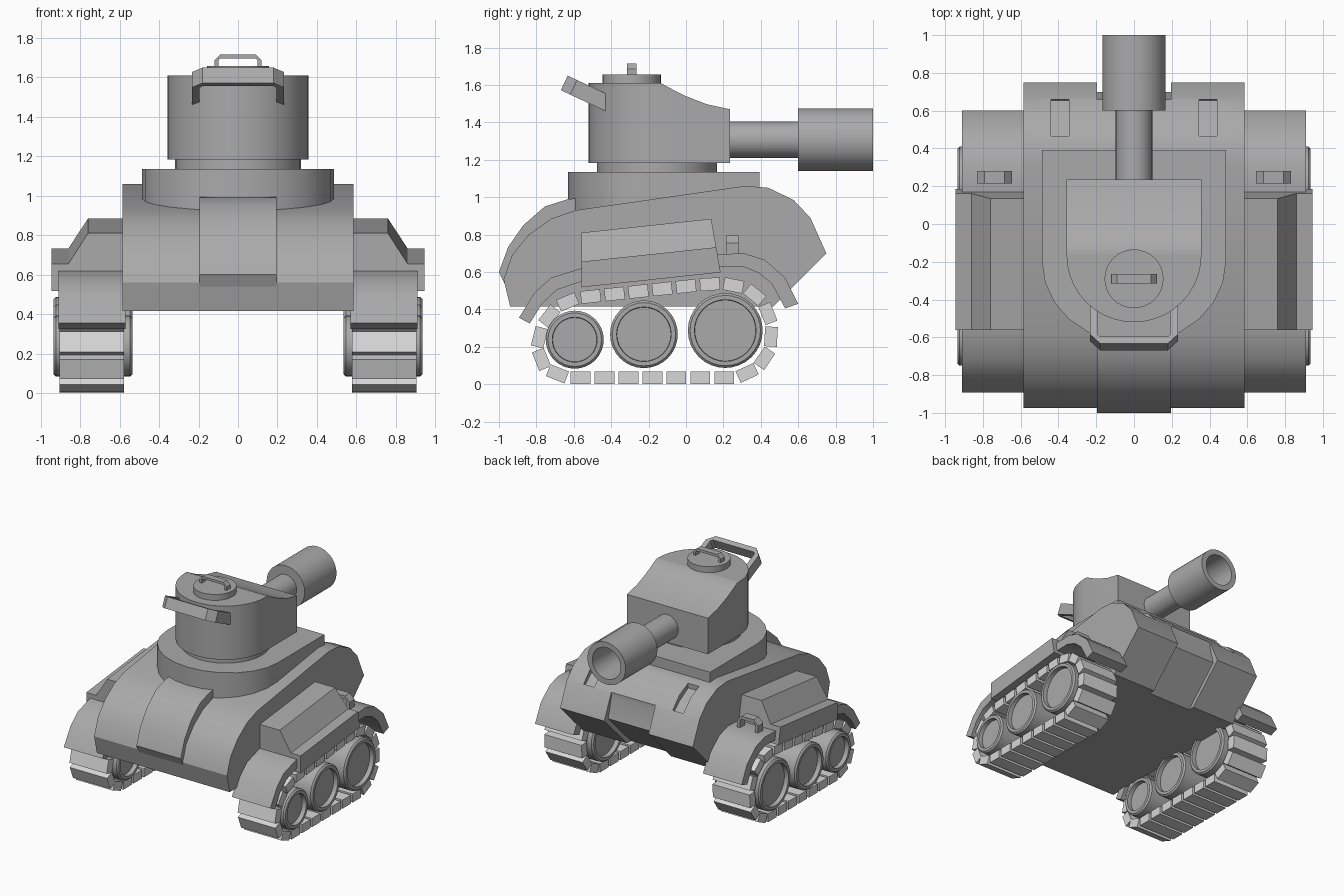
import bpy, bmesh, math
from mathutils import Matrix, Vector

if "Cube" in bpy.data.objects:
    bpy.data.objects.remove(bpy.data.objects["Cube"])


def material(name, v):
    m = bpy.data.materials.new(name)
    m.diffuse_color = (v, v, v, 1)
    m.use_nodes = True
    m.node_tree.nodes["Principled BSDF"].inputs["Base Color"].default_value = m.diffuse_color
    return m


BODY = material("body grey", 0.40)
TREAD = material("light tread grey", 0.68)


def finish(name, bm, mat=BODY):
    bmesh.ops.recalc_face_normals(bm, faces=bm.faces)
    me = bpy.data.meshes.new(name)
    bm.to_mesh(me)
    bm.free()
    me.materials.append(mat)
    ob = bpy.data.objects.new(name, me)
    bpy.context.collection.objects.link(ob)
    return ob


def prism(name, pts, axis, a, b, matrix=None):
    """Extrude a 2D outline along an axis from a to b."""
    place = {'x': lambda u, v, t: (t, u, v),
             'y': lambda u, v, t: (u, t, v),
             'z': lambda u, v, t: (u, v, t)}[axis]
    bm = bmesh.new()
    lo = [bm.verts.new(place(u, v, a)) for u, v in pts]
    hi = [bm.verts.new(place(u, v, b)) for u, v in pts]
    bm.faces.new(lo)
    bm.faces.new(hi)
    n = len(pts)
    for i in range(n):
        j = (i + 1) % n
        bm.faces.new((lo[i], lo[j], hi[j], hi[i]))
    if matrix:
        bm.transform(matrix)
    return finish(name, bm)


def lathe(name, profile, axis, centre, segs=32):
    """Revolve (radius, along-axis) points about an axis through centre."""
    c = Vector(centre)
    bm = bmesh.new()
    rings = []
    for r, t in profile:
        ring = []
        for i in range(segs):
            a = 2 * math.pi * i / segs
            p, q = r * math.cos(a), r * math.sin(a)
            v = {'x': (t, p, q), 'y': (p, t, q), 'z': (p, q, t)}[axis]
            ring.append(bm.verts.new(c + Vector(v)))
        rings.append(ring)
    for A, B in zip(rings, rings[1:]):
        for i in range(segs):
            j = (i + 1) % segs
            bm.faces.new((A[i], A[j], B[j], B[i]))
    bmesh.ops.remove_doubles(bm, verts=bm.verts, dist=1e-5)
    return finish(name, bm)


def boolean(ob, tool, op):
    m = ob.modifiers.new("cut", 'BOOLEAN')
    m.operation, m.object = op, tool
    bpy.context.view_layer.objects.active = ob
    bpy.ops.object.modifier_apply(modifier=m.name)
    bpy.data.objects.remove(tool)


def u_shape(w, h, t, c, cx=0, z=0):
    """Upside-down U outline with cut corners."""
    pts = [(-w, 0), (-w, h - c), (-w + c, h), (w - c, h), (w, h - c), (w, 0),
           (w - t, 0), (w - t, h - c), (w - c, h - t),
           (-w + c, h - t), (-w + t, h - c), (-w + t, 0)]
    return [(x + cx, y + z) for x, y in pts]


def d_shape(rx, ry, cy, front, n):
    """Outline with a flat end at +y and a rounded end at -y."""
    arc = [(rx * math.cos(a), cy + ry * math.sin(a))
           for a in (math.pi + math.pi * i / n for i in range(n + 1))]
    return arc + [(rx, front), (-rx, front)]


# Hull with a nose notch and two slots
hull = prism("hull", [(-0.94, 0.415), (-0.975, 0.56), (-0.93, 0.69), (-0.84, 0.80),
                      (-0.72, 0.885), (-0.59, 0.93), (0.315, 1.06), (0.44, 1.05),
                      (0.575, 0.985), (0.665, 0.89), (0.75, 0.70), (0.465, 0.415)],
             'x', -0.585, 0.585)
boolean(hull, prism("notch_cutter", [(0.66, 0.95), (0.66, 0.86), (0.70, 0.70),
                                     (0.39, 0.39), (1, 0.39), (1, 0.95)],
                    'x', -0.195, 0.195), 'DIFFERENCE')
for s in (-1, 1):
    boolean(hull, prism("slot_cutter", [(0.465, 1.2), (0.465, 1.0), (0.57, 0.94),
                                        (0.655, 0.865), (0.66, 0.87), (0.66, 1.2)],
                        'x', s * 0.345, s * 0.44), 'DIFFERENCE')

# Raised centre panel on the curved end
prism("centre_panel", [(-0.972, 0.54), (-1.0, 0.60), (-0.95, 0.735), (-0.87, 0.85),
                       (-0.755, 0.95), (-0.63, 0.99), (-0.5, 1.0), (-0.5, 0.7),
                       (-0.9, 0.54)], 'x', -0.195, 0.195)

# Turret base, neck and turret
prism("turret_base", d_shape(0.487, 0.43, -0.20, 0.393, 12), 'z', 0.86, 1.135)
lathe("turret_neck", [(0, 1.1), (0.32, 1.1), (0.32, 1.2), (0, 1.2)], 'z', (0, -0.155, 0))
turret = prism("turret", d_shape(0.357, 0.355, -0.165, 0.235, 20), 'z', 1.183, 1.8)
boolean(turret, prism("turret_profile", [(-0.8, 1.0), (-0.8, 1.61), (-0.135, 1.61),
                                         (-0.07, 1.575), (0, 1.54), (0.11, 1.497),
                                         (0.235, 1.47), (0.5, 1.41), (0.5, 1.0)],
                      'x', -1, 1), 'INTERSECT')

# Hatch with handle
lathe("hatch", [(0, 1.58), (0.156, 1.58), (0.156, 1.657), (0, 1.657)], 'z', (0, -0.29, 0))
prism("hatch_handle", u_shape(0.12, 0.065, 0.02, 0.03, z=1.65), 'y', -0.315, -0.265)

# Tilted rack on the turret's rounded end
tilt = Matrix(((1, 0, 0, 0), (0, -0.905, -0.425, -0.40),
               (0, 0.425, -0.905, 1.493), (0, 0, 0, 1)))
prism("turret_rack", u_shape(0.234, 0.277, 0.04, 0.055), 'z', -0.043, 0.043, tilt)

# Gun
lathe("barrel", [(0, 0.1), (0.097, 0.1), (0.097, 0.65), (0, 0.65)], 'y', (0, 0, 1.307))
lathe("muzzle", [(0, 0.60), (0.168, 0.60), (0.168, 1.0), (0.125, 1.0),
                 (0.125, 0.68), (0, 0.68)], 'y', (0, 0, 1.307))

# Centre line of the track loop (y, z)
PATH = [Vector(p) for p in (
    (-0.564, 0.035), (0.27, 0.035), (0.36, 0.07), (0.44, 0.14), (0.46, 0.25),
    (0.455, 0.36), (0.405, 0.45), (0.33, 0.51), (0.23, 0.54), (0.11, 0.535),
    (-0.59, 0.46), (-0.69, 0.415), (-0.76, 0.33), (-0.80, 0.22), (-0.775, 0.10),
    (-0.69, 0.045), (-0.63, 0.035))]
SEGS = list(zip(PATH, PATH[1:] + PATH[:1]))
LOOP = sum((b - a).length for a, b in SEGS)


def on_path(s):
    s %= LOOP
    for a, b in SEGS:
        d = (b - a).length
        if s <= d:
            return a.lerp(b, s / d)
        s -= d
    return PATH[0]


for s, side in ((-1, "left"), (1, "right")):
    # Track links
    bm = bmesh.new()
    count = round(LOOP / 0.128)
    for i in range(count):
        mid = i * LOOP / count
        a, b = on_path(mid - 0.053), on_path(mid + 0.053)
        c, d = (a + b) / 2, b - a
        mat = (Matrix.Translation((s * 0.741, c.x, c.y))
               @ Matrix.Rotation(math.atan2(d.y, d.x), 4, 'X')
               @ Matrix.Diagonal((0.328, 0.106, 0.068, 1)))
        bmesh.ops.create_cube(bm, size=1, matrix=mat)
    finish(side + "_track", bm, TREAD)

    # Wheels with recessed discs
    for k, (y, z, r) in enumerate(((-0.595, 0.238, 0.155), (-0.225, 0.267, 0.181),
                                   (0.21, 0.287, 0.20))):
        half = [(0, 0.165), (r - 0.037, 0.165), (r - 0.035, 0.20),
                (r - 0.012, 0.20), (r, 0.188)]
        prof = half + [(q, -t) for q, t in reversed(half)]
        lathe(f"{side}_wheel_{k + 1}", prof, 'x', (s * 0.735, y, z))

    # Curved fender
    prism(side + "_fender", [
        (-0.893, 0.355), (-0.81, 0.49), (-0.72, 0.57), (-0.565, 0.618), (0.18, 0.695),
        (0.31, 0.70), (0.42, 0.665), (0.53, 0.57), (0.60, 0.43), (0.53, 0.405),
        (0.46, 0.535), (0.39, 0.595), (0.30, 0.63), (0.17, 0.625), (-0.57, 0.545),
        (-0.69, 0.505), (-0.77, 0.43), (-0.835, 0.325)], 'x', s * 0.57, s * 0.91)

    # Side storage box, rising towards +y with a sloped end
    box = prism(side + "_storage_box", [
        (s * 0.57, 0.518), (s * 0.945, 0.518), (s * 0.945, 0.655), (s * 0.86, 0.655),
        (s * 0.76, 0.81), (s * 0.57, 0.81)], 'y', -0.56, 0.185)
    for v in box.data.vertices:
        if v.co.y > 0:
            v.co.y -= 0.05 * (v.co.z - 0.518) / 0.292
        v.co.z += 0.107 * (v.co.y + 0.56)

    # Fender handle
    prism(side + "_fender_handle", u_shape(0.093, 0.115, 0.025, 0.04, s * 0.738, 0.68),
          'y', 0.215, 0.28)

# Smooth the curved surfaces, keep edges sharp
bpy.ops.object.select_all(action='DESELECT')
for ob in bpy.context.scene.objects:
    ob.select_set(True)
bpy.context.view_layer.objects.active = hull
bpy.ops.object.shade_smooth_by_angle(angle=math.radians(32))
